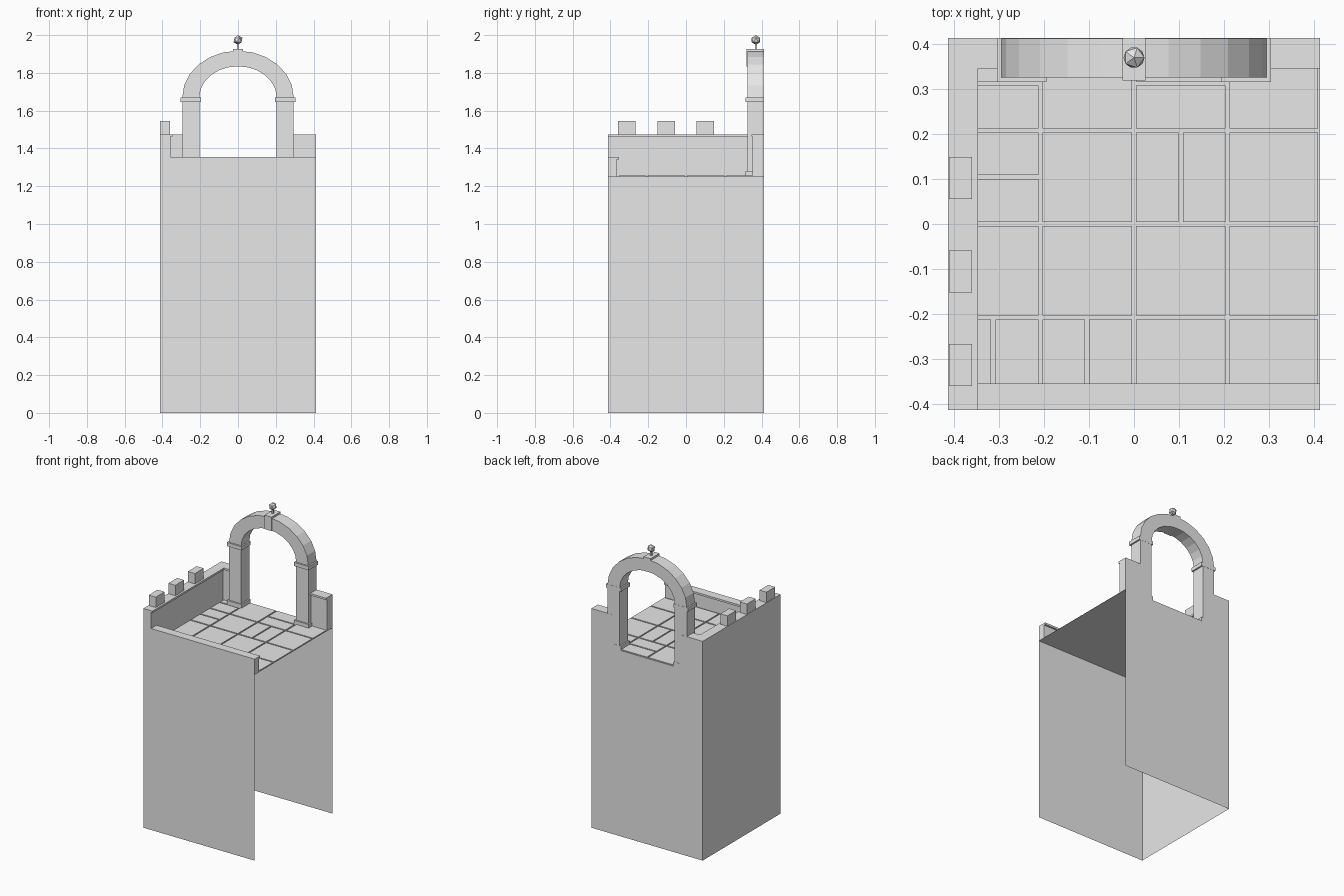
import bpy, bmesh
from math import cos, sin, pi

cube = bpy.data.objects.get("Cube")
if cube:
    bpy.data.objects.remove(cube, do_unlink=True)

stone = bpy.data.materials.new("pale_grey_stone")
stone.use_nodes = True
GREY = (0.8, 0.8, 0.8, 1)
stone.diffuse_color = GREY
stone.node_tree.nodes["Principled BSDF"].inputs["Base Color"].default_value = GREY

R = 0.414        # half width of the tower
FLOOR = 1.25     # floor slab height
DECK = 1.256     # top of the floor tiles
TOP = 1.475      # top of the high parapets
LOW = 1.355      # top of the front parapet
CAP = 0.013      # thickness of the parapet caps


def finish(name, bm):
    mesh = bpy.data.meshes.new(name)
    bm.to_mesh(mesh)
    bm.free()
    mesh.materials.append(stone)
    obj = bpy.data.objects.new(name, mesh)
    bpy.context.collection.objects.link(obj)
    return obj


def add_box(bm, x, y, z):
    verts = bmesh.ops.create_cube(bm, size=1)["verts"]
    for v in verts:
        for i, (lo, hi) in enumerate((x, y, z)):
            v.co[i] = lo if v.co[i] < 0 else hi


def boxes(name, *specs):
    bm = bmesh.new()
    for spec in specs:
        add_box(bm, *spec)
    return finish(name, bm)


def sheet(name, *corners):
    bm = bmesh.new()
    bm.faces.new([bm.verts.new(c) for c in corners])
    return finish(name, bm)


# Thin outer walls, open on the +x side and underneath
sheet("front_wall", (-R, -R, 0), (R, -R, 0), (R, -R, FLOOR), (-R, -R, FLOOR))
sheet("back_wall", (R, R, 0), (-R, R, 0), (-R, R, FLOOR), (R, R, FLOOR))
sheet("side_wall", (-R, R, 0), (-R, -R, 0), (-R, -R, FLOOR), (-R, R, FLOOR))
sheet("floor_slab", (-R, -R, FLOOR), (R, -R, FLOOR), (R, R, FLOOR), (-R, R, FLOOR))

# Parapets with slightly overhanging caps
boxes("front_parapet",
      ((-0.357, R), (-R, -0.368), (FLOOR, LOW - CAP)),
      ((-0.357, R), (-R, -0.355), (LOW - CAP, LOW)))
boxes("side_parapet",
      ((-R, -0.357), (-R, R), (FLOOR, TOP - CAP)),
      ((-R, -0.347), (-R, R), (TOP - CAP, TOP)))
for side, x in (("right", (-0.357, -0.25)), ("left", (0.25, R))):
    boxes("back_parapet_" + side,
          (x, (0.353, R), (FLOOR, TOP - CAP)),
          (x, (0.346, R), (TOP - CAP, TOP)))

# Square merlons along the side parapet
for i in range(3):
    y = -0.36 + 0.208 * i
    boxes("merlon", ((-0.412, -0.36), (y, y + 0.093), (TOP, 1.545)))

# Floor tiles: each spans x0, x1, y0, y1, with a narrow joint around it
A, B, C, D, E = -0.357, -0.208, 0, 0.208, R
S, T, U = -0.36, 0.312, R
tiles = [
    (A, B, T, U), (A, B, D, T), (B, C, D, U), (C, D, D, T), (C, D, T, U), (D, E, D, U),
    (A, B, 0.105, D), (A, B, C, 0.105), (B, C, C, D), (C, 0.104, C, D), (0.104, D, C, D), (D, E, C, D),
    (A, B, B, C), (B, C, B, C), (C, D, B, C), (D, E, B, C),
    (A, -0.313, S, B), (-0.313, B, S, B), (B, -0.105, S, B), (-0.105, C, S, B),
    (C, D, S, B), (D, E, S, B),
]
j = 0.0045
boxes("floor_tiles", *[((x0 + j, x1 - j), (y0 + j, y1 - j), (FLOOR, DECK))
                       for x0, x1, y0, y1 in tiles])

# Arch pillars with plinth and capital, one on each side
for side, s in (("left", 1), ("right", -1)):
    def span(a, b):
        return tuple(sorted((s * a, s * b)))
    boxes("arch_pillar_" + side, (span(0.205, 0.295), (0.326, 0.413), (FLOOR, 1.66)))
    boxes("arch_plinth_" + side, (span(0.195, 0.305), (0.316, R), (FLOOR, 1.28)))
    boxes("arch_capital_" + side, (span(0.195, 0.305), (0.316, R), (1.645, 1.67)))

# Faceted arch ring
SEGMENTS, SPRING = 12, 1.67
bm = bmesh.new()
rings = []
for i in range(SEGMENTS + 1):
    a = pi * i / SEGMENTS
    section = ((0.205, 0.165, 0.326), (0.295, 0.247, 0.326),
               (0.295, 0.247, 0.413), (0.205, 0.165, 0.413))
    rings.append([bm.verts.new((rx * cos(a), y, SPRING + rz * sin(a)))
                  for rx, rz, y in section])
for r0, r1 in zip(rings, rings[1:]):
    for k in range(4):
        n = (k + 1) % 4
        bm.faces.new((r0[k], r0[n], r1[n], r1[k]))
bm.faces.new(rings[0])
bm.faces.new(rings[-1])
bmesh.ops.recalc_face_normals(bm, faces=bm.faces)
finish("arch_ring", bm)

# Keystone and faceted finial
boxes("keystone", ((-0.026, 0.026), (0.319, R), (1.833, 1.927)))
boxes("finial_neck", ((-0.006, 0.006), (0.364, 0.376), (1.92, 1.96)))
bm = bmesh.new()
bmesh.ops.create_icosphere(bm, subdivisions=1, radius=0.026)
bmesh.ops.translate(bm, verts=bm.verts, vec=(0, 0.37, 1.974))
finish("finial_ball", bm)
